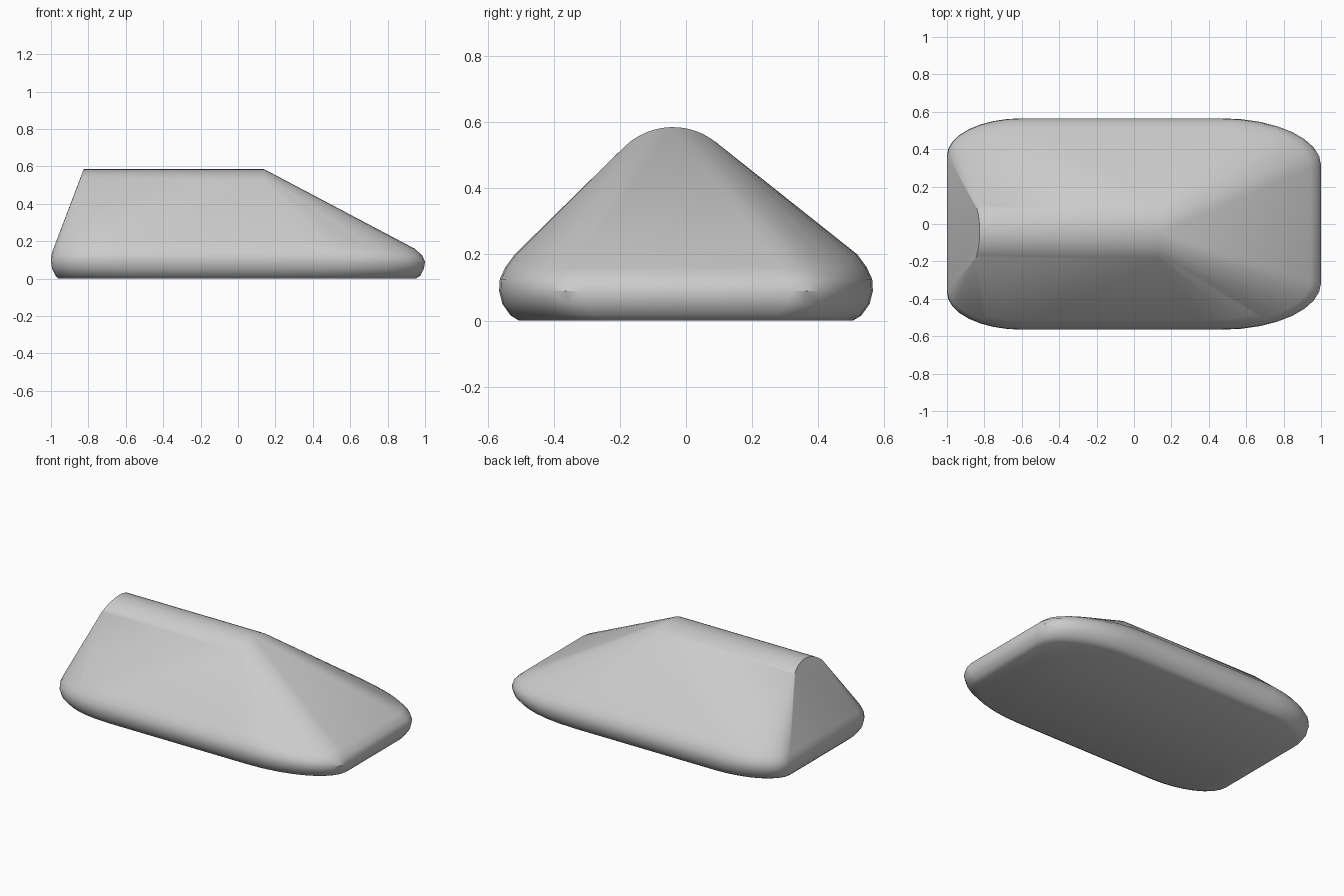
import bpy, bmesh, math

cube = bpy.data.objects.get("Cube")
if cube:
    bpy.data.objects.remove(cube, do_unlink=True)

grey = bpy.data.materials.new("plain grey")
grey.use_nodes = True
colour = (0.6, 0.6, 0.6, 1)
grey.diffuse_color = colour
grey.node_tree.nodes["Principled BSDF"].inputs["Base Color"].default_value = colour


def ring(z, left, right, half):
    """Rectangle with elliptical corners, longer rounding on the right."""
    points = []
    for sx, end, rx, ry in ((1, right, 0.53, 0.25), (-1, left, 0.4, 0.2)):
        for sy in (1, -1):
            for i in range(9):
                a = math.radians(90 * i / 8)
                points.append((sx * (end - rx + rx * math.cos(a)),
                               sy * (half - ry + ry * math.sin(a)), z))
    return points


# Rounded base: height, left reach, right reach, half depth
points = []
for level in ((0, 0.96, 0.95, 0.505), (0.015, 0.975, 0.975, 0.53),
              (0.05, 0.993, 0.993, 0.555), (0.09, 1, 1, 0.565),
              (0.125, 0.998, 0.985, 0.563), (0.16, 0.987, 0.945, 0.547),
              (0.2, 0.97, 0.868, 0.518)):
    points += ring(*level)

# Rounded ridge, cut at a slant on the left end
top, radius = 0.585, 0.21
for i in range(13):
    a = math.radians(-44 + 84 * i / 12)
    drop = radius * (1 - math.cos(a))
    y = -0.04 + radius * math.sin(a)
    points += [(-0.825 - 0.36 * drop, y, top - drop), (0.14, y, top - drop)]

# Skin stretched over base and ridge
bm = bmesh.new()
for p in points:
    bm.verts.new(p)
hull = bmesh.ops.convex_hull(bm, input=bm.verts)
loose = [v for v in bm.verts if not v.link_faces]
bmesh.ops.delete(bm, geom=loose, context="VERTS")
bmesh.ops.dissolve_limit(bm, angle_limit=math.radians(1),
                         verts=bm.verts, edges=bm.edges)
bmesh.ops.recalc_face_normals(bm, faces=bm.faces)
mesh = bpy.data.meshes.new("rounded_wedge_body")
bm.to_mesh(mesh)
bm.free()
body = bpy.data.objects.new("rounded_wedge_body", mesh)
bpy.context.collection.objects.link(body)
mesh.materials.append(grey)
bpy.context.view_layer.objects.active = body
body.select_set(True)
bpy.ops.object.shade_smooth_by_angle(angle=math.radians(35))
